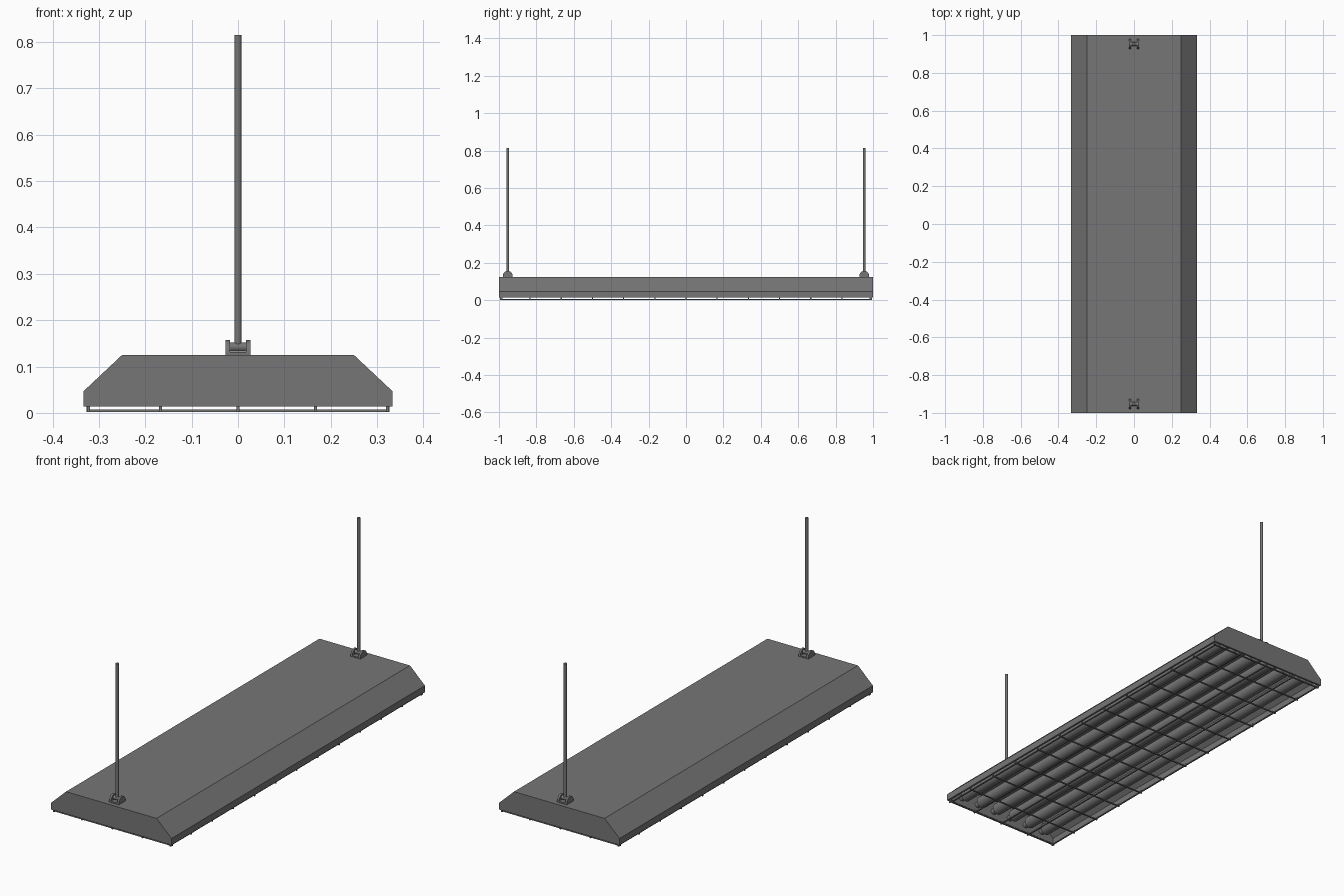
import bpy, bmesh, math
from mathutils import Vector

if "Cube" in bpy.data.objects:
    bpy.data.objects.remove(bpy.data.objects["Cube"])


def prism(name, pts, a, b, axis='Y', skip=None, smooth=False):
    """Extrude a closed 2D profile along X or Y; skip leaves one side open."""
    bm = bmesh.new()
    def at(p, t):
        return (p[0], t, p[1]) if axis == 'Y' else (t, p[0], p[1])
    r1 = [bm.verts.new(at(p, a)) for p in pts]
    r2 = [bm.verts.new(at(p, b)) for p in pts]
    n = len(pts)
    for i in range(n):
        if i != skip:
            j = (i + 1) % n
            bm.faces.new((r1[i], r1[j], r2[j], r2[i]))
    bm.faces.new(r1[::-1])
    bm.faces.new(r2)
    bmesh.ops.recalc_face_normals(bm, faces=bm.faces)
    me = bpy.data.meshes.new(name)
    bm.to_mesh(me)
    bm.free()
    ob = bpy.data.objects.new(name, me)
    bpy.context.collection.objects.link(ob)
    if smooth:
        shade(ob)
    return ob


def shade(ob):
    bpy.ops.object.select_all(action='DESELECT')
    ob.select_set(True)
    bpy.context.view_layer.objects.active = ob
    bpy.ops.object.shade_smooth_by_angle()


def box(name, lo, hi):
    return prism(name, [(lo[0], lo[2]), (hi[0], lo[2]), (hi[0], hi[2]), (lo[0], hi[2])],
                 lo[1], hi[1])


def rod(name, p, q, r, sides=16):
    p, q = Vector(p), Vector(q)
    bpy.ops.mesh.primitive_cylinder_add(vertices=sides, radius=r, depth=(q - p).length,
                                        location=(p + q) / 2)
    ob = bpy.context.object
    ob.name = name
    ob.rotation_euler = (q - p).to_track_quat('Z', 'Y').to_euler()
    shade(ob)
    return ob


# Housing: open-bottomed trapezoid shell
shell = prism("housing", [(-.333, .014), (.333, .014), (.333, .047), (.25, .125),
                          (-.25, .125), (-.333, .047)], -1, 1, skip=0)
mod = shell.modifiers.new("thickness", 'SOLIDIFY')
mod.thickness = .01
mod.offset = -1
mod.use_even_offset = True

# Lamp tubes with end caps and short sockets
for i in range(6):
    x = (i - 2.5) * .1
    rod("lamp_tube", (x, -.96, .052), (x, .96, .052), .029, 24)
    for s in (-1, 1):
        rod("lamp_socket", (x, s * .955, .052), (x, s * .993, .052), .015)

# Wire guard under the lamps
xs = [-.322, -.167, 0, .167, .322]
ys = [-.985] + [k / 6 for k in range(-5, 6)] + [.985]
for x in xs:
    w = .317 / .322 * x if abs(x) > .3 else x
    box("guard_long_wire", (w - .003, -.985, .002), (w + .003, .985, .007))
    for s in (-1, 1):
        box("guard_end_post", (x - .003, s * .991 - .004, .002), (x + .003, s * .991 + .004, .018))
for y in ys:
    box("guard_cross_wire", (-.325, y - .003, .002), (.325, y + .003, .007))
    for s in (-1, 1):
        box("guard_side_post", (s * .324 - .003, y - .003, .002), (s * .324 + .003, y + .003, .018))

# Hanging brackets and suspension rods at both ends
for s in (-1, 1):
    yc = s * .953
    arch = [(yc + .026 * math.cos(t), .131 + .026 * math.sin(t))
            for t in (math.pi * k / 12 for k in range(13))]
    arch = [(yc + .026, .124)] + arch + [(yc - .026, .124)]
    for e in (-1, 1):
        prism("bracket_cheek", arch, e * .017, e * .027, 'X', smooth=True)
    box("bracket_base", (-.02, yc - .026, .124), (.02, yc + .026, .131))
    rod("bracket_pin", (-.02, yc, .142), (.02, yc, .142), .01)
    rod("suspension_rod", (0, yc, .142), (0, yc, .815), .0075)

# Dark grey finish on every part
dark = bpy.data.materials.new("dark_grey")
dark.diffuse_color = (.18, .18, .18, 1)
dark.use_nodes = True
dark.node_tree.nodes["Principled BSDF"].inputs["Base Color"].default_value = dark.diffuse_color
for ob in bpy.context.scene.objects:
    ob.data.materials.append(dark)
